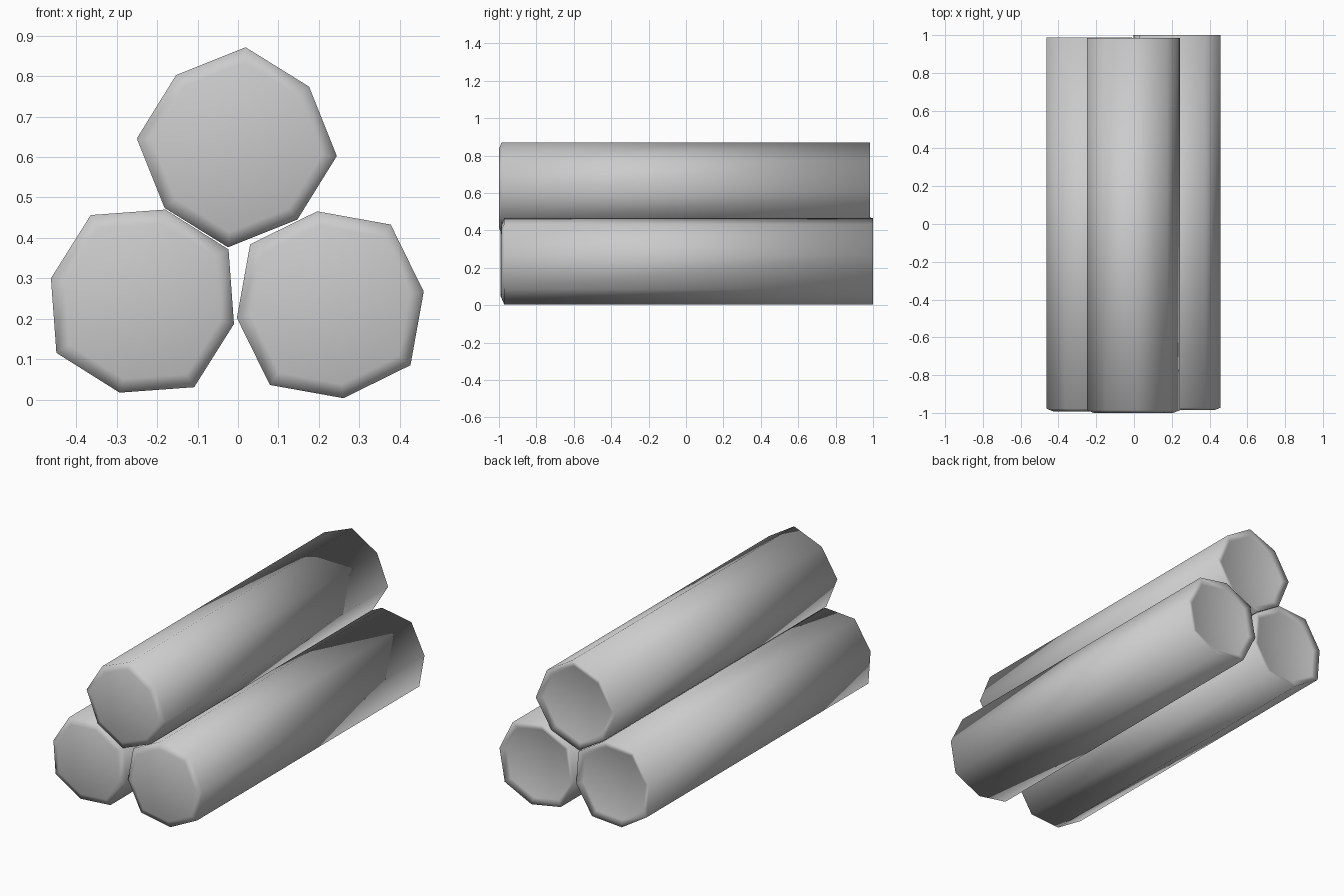
import bpy, bmesh
from math import cos, sin, radians, pi

if "Cube" in bpy.data.objects:
    bpy.data.objects.remove(bpy.data.objects["Cube"])

R_LONG, R_SHORT = 0.248, 0.233   # alternating corner radii of the octagonal logs
INSET, DEPTH = 0.85, 0.014       # inner ring of each end face


def make_log(name, cx, cz, angle, y_front, y_back):
    bm = bmesh.new()

    def ring(y, scale):
        verts = []
        for i in range(8):
            a = radians(angle) + i * pi / 4
            r = (R_SHORT if i % 2 else R_LONG) * scale
            verts.append(bm.verts.new((cx + r * cos(a), y, cz + r * sin(a))))
        return verts

    # front end bulges outward, back end is slightly dished
    rings = [ring(y_front - DEPTH, INSET), ring(y_front, 1),
             ring(y_back, 1), ring(y_back - DEPTH, INSET)]
    for a, b in zip(rings, rings[1:]):
        for i in range(8):
            j = (i + 1) % 8
            bm.faces.new((a[i], a[j], b[j], b[i]))
    bm.faces.new(rings[0])
    bm.faces.new(rings[-1])
    bmesh.ops.recalc_face_normals(bm, faces=bm.faces[:])
    for f in bm.faces:
        f.smooth = True
    mesh = bpy.data.meshes.new(name)
    bm.to_mesh(mesh)
    bm.free()
    bpy.context.collection.objects.link(bpy.data.objects.new(name, mesh))


# Stack: two logs below, one on top
make_log("log_left", -0.236, 0.244, 31, -0.978, 0.988)
make_log("log_right", 0.228, 0.235, 53, -0.972, 1.0)
make_log("log_top", -0.003, 0.624, 85, -0.986, 0.984)
